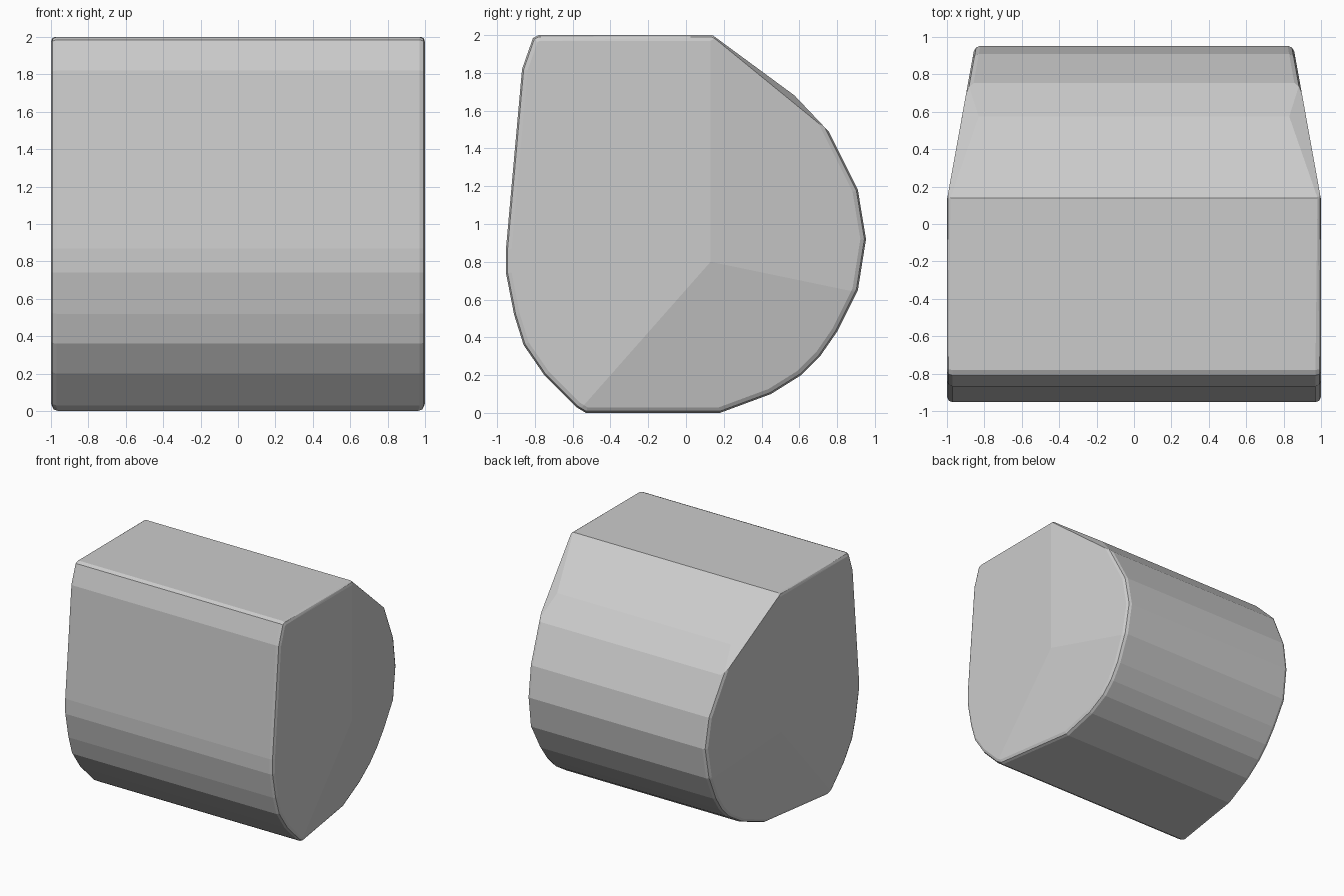
import bpy, bmesh
from mathutils import Vector

if "Cube" in bpy.data.objects:
    bpy.data.objects.remove(bpy.data.objects["Cube"])

# side profile (y, z)
PROFILE = [(-.78, 2), (.14, 2), (.575, 1.68), (.755, 1.49), (.91, 1.18), (.953, .92),
           (.91, .65), (.80, .43), (.71, .30), (.61, .20), (.45, .10), (.18, 0),
           (-.53, 0), (-.58, .03), (-.75, .20), (-.86, .36), (-.91, .52),
           (-.953, .74), (-.953, .87), (-.868, 1.82), (-.81, 1.985)]

# planes that taper the right side (three points each), mirrored to the left
CUTS = [((1, .13, 2), (1, .13, .8), (.852, .95, .9)),           # rear taper
        ((1, .13, .8), (1, -.55, .03), (.867, .87, .65)),       # lower taper
        ((1, .13, 2), (.888, .755, 1.49), (.83, .575, 1.68))]   # upper rear corner

bm = bmesh.new()
left = [bm.verts.new((-1, y, z)) for y, z in PROFILE]
right = [bm.verts.new((1, y, z)) for y, z in PROFILE]
bm.faces.new(left)
bm.faces.new(right[::-1])
for i in range(len(PROFILE)):
    j = (i + 1) % len(PROFILE)
    bm.faces.new((left[i], left[j], right[j], right[i]))

# taper both sides, re-closing the solid after each cut
for s in (1, -1):
    for cut in CUTS:
        a, b, c = (Vector((p[0] * s, p[1], p[2])) for p in cut)
        n = (b - a).cross(c - a).normalized()
        if n.x * s < 0:
            n = -n
        bmesh.ops.bisect_plane(bm, geom=bm.verts[:] + bm.edges[:] + bm.faces[:], dist=1e-4,
                               plane_co=a, plane_no=n, clear_outer=True)
        rim = [e for e in bm.edges if e.is_boundary]
        if rim:
            bmesh.ops.holes_fill(bm, edges=rim, sides=0)
bmesh.ops.remove_doubles(bm, verts=bm.verts[:], dist=.004)
bmesh.ops.recalc_face_normals(bm, faces=bm.faces[:])
bm.normal_update()

# small rounded rim around each side
def is_rim(e):
    if len(e.link_faces) != 2:
        return False
    lo, hi = sorted(abs(f.normal.x) for f in e.link_faces)
    return lo < .1 and hi > .7

bmesh.ops.bevel(bm, geom=[e for e in bm.edges if is_rim(e)], offset=.03, segments=2,
                profile=.5, affect='EDGES', clamp_overlap=False)

# clean convex skin
hull = bmesh.new()
for v in bm.verts:
    if abs(v.co.x) <= 1.001 and abs(v.co.y) <= .956 and -.001 <= v.co.z <= 2.001:
        hull.verts.new(v.co)
bmesh.ops.convex_hull(hull, input=hull.verts[:])
bmesh.ops.delete(hull, geom=[v for v in hull.verts if not v.link_faces], context='VERTS')
bmesh.ops.dissolve_limit(hull, angle_limit=.01, verts=hull.verts[:], edges=hull.edges[:])
bmesh.ops.recalc_face_normals(hull, faces=hull.faces[:])

mesh = bpy.data.meshes.new("tapered_block")
hull.to_mesh(mesh)
bm.free()
hull.free()
bpy.context.collection.objects.link(bpy.data.objects.new("tapered_block", mesh))
